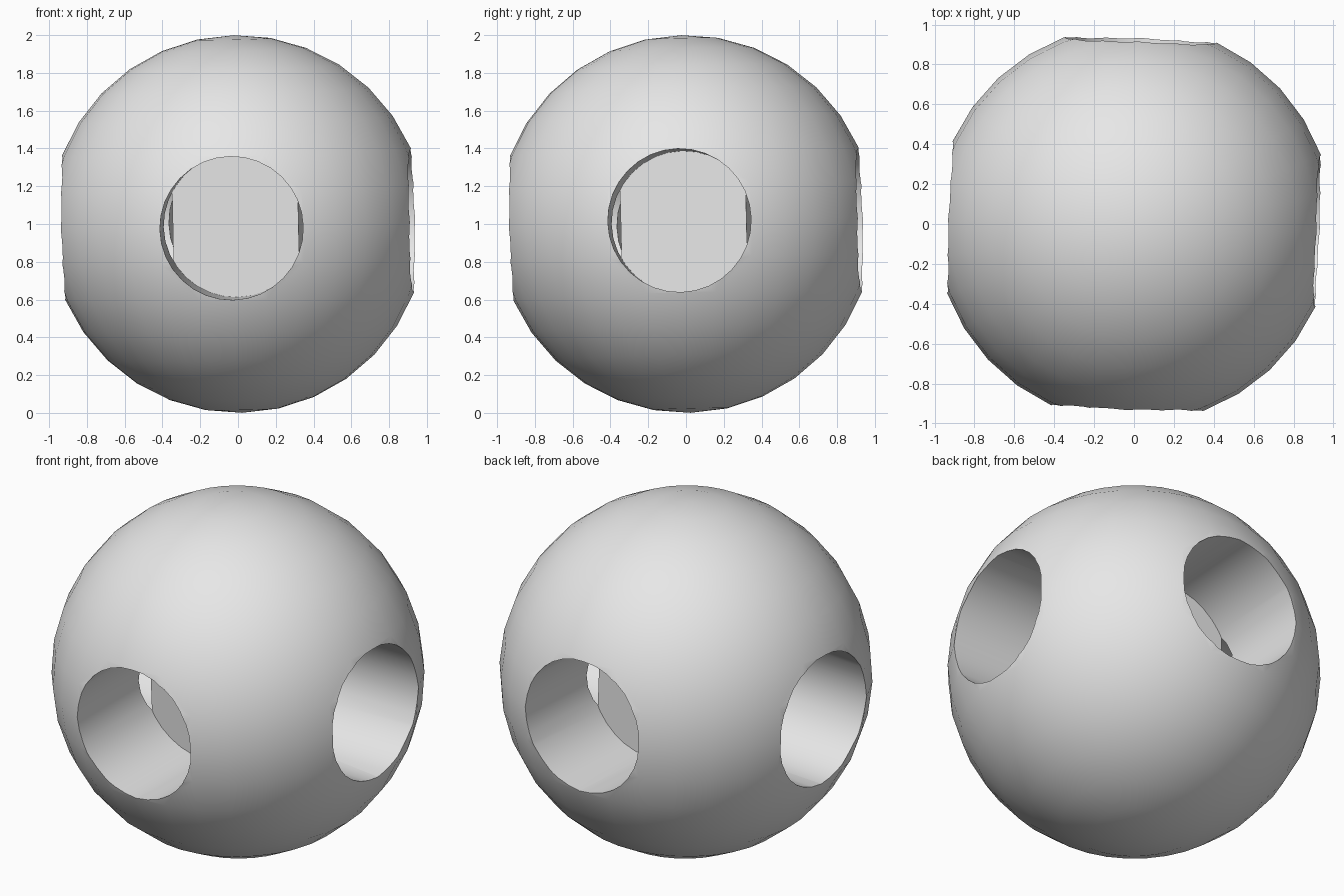
import bpy
import math
from mathutils import Euler, Matrix, Vector

HOLE_RADIUS = 0.38
CORE_HALF = 0.333     # distance from the centre to each hole's flat floor
HOLE_DEPTH = 1.0

default = bpy.data.objects.get("Cube")
if default:
    bpy.data.objects.remove(default, do_unlink=True)

# One plain grey material
grey = bpy.data.materials.new("plain_grey")
grey.use_nodes = True
colour = (0.8, 0.8, 0.8, 1.0)
grey.diffuse_color = colour
for node in grey.node_tree.nodes:
    if node.type == 'BSDF_PRINCIPLED':
        node.inputs["Base Color"].default_value = colour

# Ball
bpy.ops.mesh.primitive_uv_sphere_add(segments=32, ring_count=16, radius=1)
ball = bpy.context.object
ball.name = "drilled_ball"
ball.data.materials.append(grey)

# Four blind round holes around the equator; neighbours just meet at the corners
for quarter in range(4):
    angle = quarter * math.pi / 2
    axis = Vector((math.cos(angle), math.sin(angle), 0))
    bpy.ops.mesh.primitive_cylinder_add(
        vertices=32, radius=HOLE_RADIUS, depth=HOLE_DEPTH,
        location=axis * (CORE_HALF + HOLE_DEPTH / 2),
        rotation=(0, math.pi / 2, angle))
    cutter = bpy.context.object
    cutter.name = "hole_cutter"
    cutter.hide_render = True
    cutter.data.materials.append(grey)

    bpy.context.view_layer.objects.active = ball
    cut = ball.modifiers.new("hole", 'BOOLEAN')
    cut.operation = 'DIFFERENCE'
    cut.solver = 'EXACT'
    cut.object = cutter
    bpy.ops.object.modifier_apply(modifier=cut.name)
    bpy.data.objects.remove(cutter, do_unlink=True)

# Slight tilt, then rest the ball on the ground
tilt = Euler([math.radians(a) for a in (1.4, -1.2, -2.15)]).to_matrix().to_4x4()
ball.data.transform(Matrix.Translation((0, 0, 1)) @ tilt)

# Smooth ball and hole walls with crisp rims
bpy.ops.object.select_all(action='DESELECT')
ball.select_set(True)
bpy.context.view_layer.objects.active = ball
bpy.ops.object.shade_smooth_by_angle(angle=math.radians(30))
